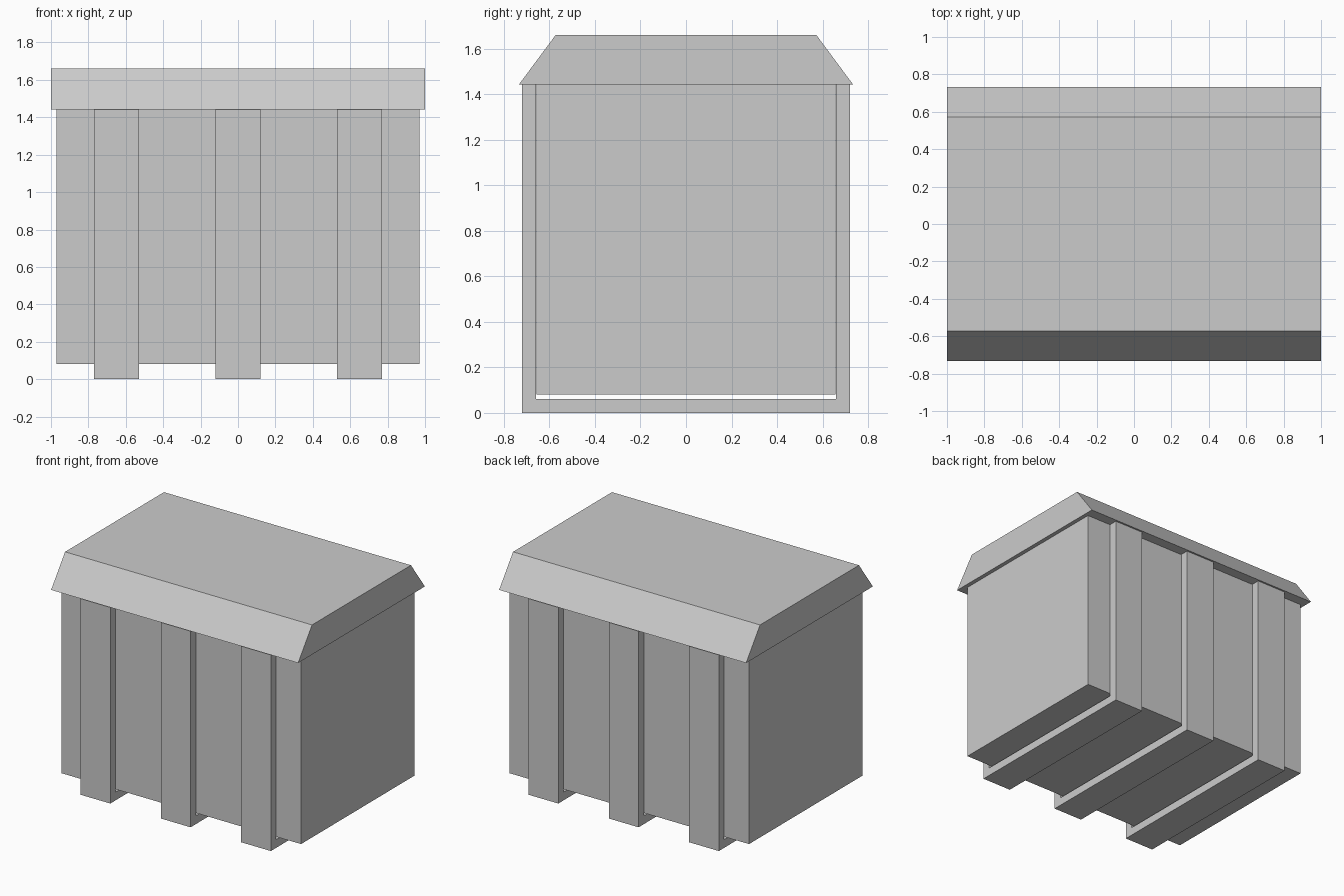
import bpy

if "Cube" in bpy.data.objects:
    bpy.data.objects.remove(bpy.data.objects["Cube"])


def extrude_x(name, profile, x0, x1):
    """Extrude a closed (y, z) outline (counter-clockwise from +x) along x."""
    n = len(profile)
    verts = [(x, y, z) for x in (x0, x1) for y, z in profile]
    faces = [tuple(reversed(range(n))), tuple(range(n, 2 * n))]
    for i in range(n):
        j = (i + 1) % n
        faces.append((i, j, n + j, n + i))
    mesh = bpy.data.meshes.new(name)
    mesh.from_pydata(verts, [], faces)
    obj = bpy.data.objects.new(name, mesh)
    bpy.context.collection.objects.link(obj)
    return obj


def mirrored(half):
    """Complete a right-hand half outline with its mirror image in y."""
    return half + [(-y, z) for y, z in reversed(half)]


TOP = 1.443

# Box body
extrude_x("crate_body", mirrored([(0.656, 0.08), (0.656, TOP)]), -0.97, 0.97)

# Lid with sloped front and back
extrude_x("lid", mirrored([(0.733, TOP), (0.572, 1.66)]), -1.0, 1.0)

# U-shaped straps running down the front, under the body and up the back
strap = mirrored([(0.72, 0.0), (0.72, TOP), (0.659, TOP), (0.659, 0.06)])
for label, x in (("left", -0.65), ("middle", 0.0), ("right", 0.65)):
    extrude_x("strap_" + label, strap, x - 0.12, x + 0.12)
